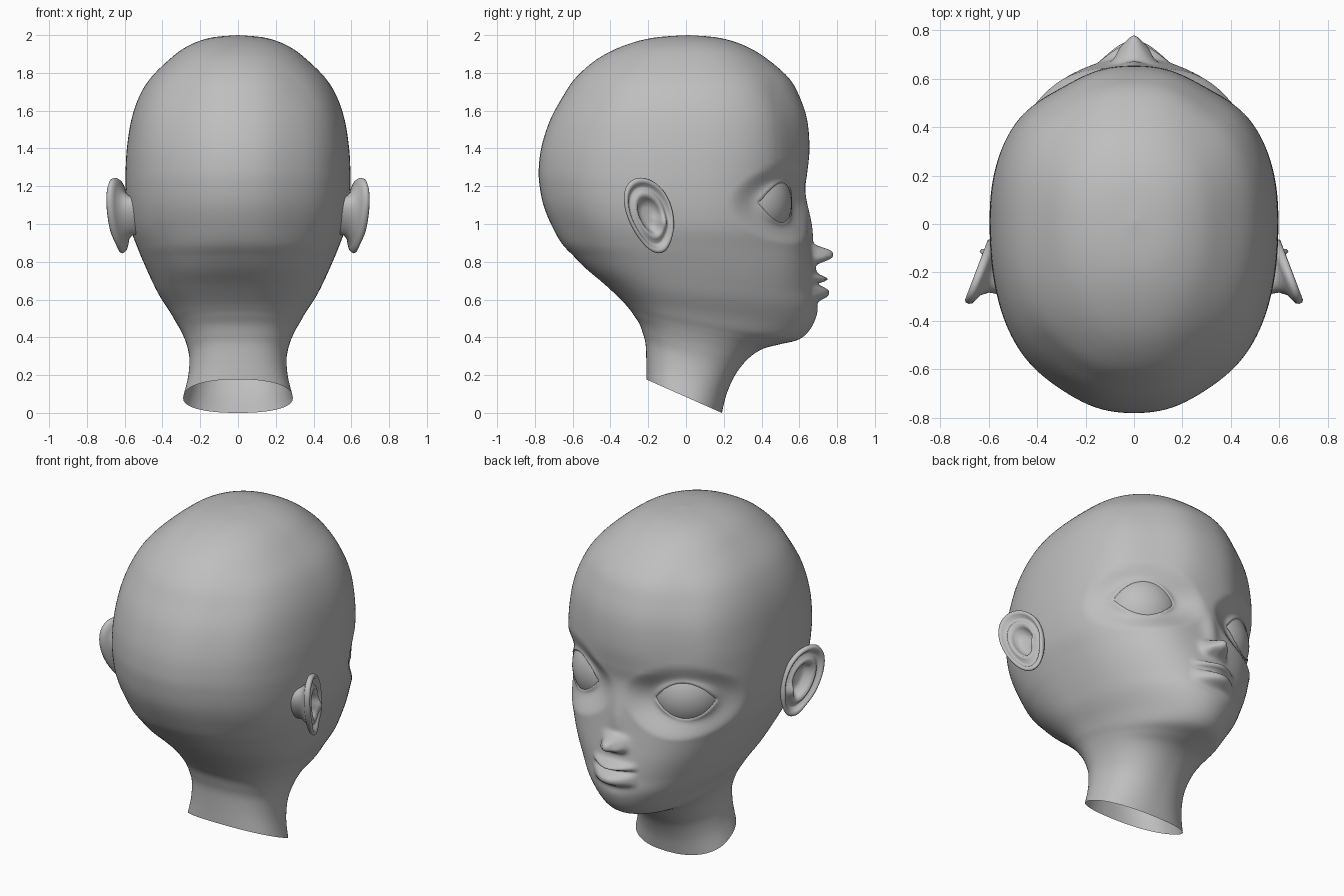
import bpy, bmesh, math
from math import sin, cos, pi, exp, sqrt
from mathutils import Vector

if "Cube" in bpy.data.objects:
    bpy.data.objects.remove(bpy.data.objects["Cube"])

grey = bpy.data.materials.new("plain_grey")
grey.diffuse_color = (0.52, 0.52, 0.52, 1)
grey.use_nodes = True
grey.node_tree.nodes["Principled BSDF"].inputs["Base Color"].default_value = grey.diffuse_color


def smooth(a, b, x):
    t = min(1, max(0, (x - a) / (b - a)))
    return t * t * (3 - 2 * t)


def bell(x, s, p=2):
    return exp(-abs(x / s) ** p)


def make(name, bm):
    bmesh.ops.recalc_face_normals(bm, faces=bm.faces)
    me = bpy.data.meshes.new(name)
    bm.to_mesh(me)
    bm.free()
    for p in me.polygons:
        p.use_smooth = True
    me.materials.append(grey)
    ob = bpy.data.objects.new(name, me)
    bpy.context.collection.objects.link(ob)
    return ob


def loft(bm, rings):
    vs = [[bm.verts.new(p) for p in r] for r in rings]
    n = len(vs[0])
    for a, b in zip(vs, vs[1:]):
        for i in range(n):
            bm.faces.new((a[i], a[(i + 1) % n], b[(i + 1) % n], b[i]))
    return vs


# Head sections, neck to crown: back z, back y, front z, front y, half width
ROWS = [
    (.177, -.21, .0, .19, .29), (.27, -.21, .1, .215, .265), (.363, -.214, .2, .26, .257),
    (.42, -.228, .283, .325, .27), (.47, -.246, .336, .40, .29), (.515, -.275, .363, .495, .31),
    (.55, -.30, .39, .60, .332), (.60, -.345, .453, .664, .364), (.68, -.43, .55, .698, .418),
    (.76, -.525, .65, .69, .46), (.83, -.595, .75, .68, .497), (.90, -.66, .85, .665, .532),
    (1.0, -.715, .95, .65, .568), (1.1, -.755, 1.06, .638, .587), (1.2, -.775, 1.18, .63, .595),
    (1.29, -.78, 1.28, .643, .595), (1.41, -.765, 1.4, .654, .588), (1.55, -.72, 1.55, .642, .565),
    (1.67, -.655, 1.67, .603, .525), (1.77, -.588, 1.77, .547, .465), (1.87, -.475, 1.87, .435, .365),
    (1.94, -.34, 1.94, .32, .27), (1.985, -.18, 1.985, .18, .15), (2.0, .01, 2.0, .012, .001),
]


def section(i, t):
    a, b, c, d = (ROWS[min(len(ROWS) - 1, max(0, i + k))] for k in (-1, 0, 1, 2))
    return [.5 * (2 * q + (r - p) * t + (2 * p - 5 * q + 4 * r - s) * t * t
                  + (3 * q - p - 3 * r + s) * t ** 3) for p, q, r, s in zip(a, b, c, d)]


# Eye placement shared by sockets and eyeballs
EYE, R = Vector((.244, .33, 1.11)), .23
EN, ET = Vector((.47, .88, 0)), Vector((.88, -.47, 0))


def sculpt(p):
    x, z, ax = p.x, p.z, abs(p.x)
    # tapered forehead and back of skull, fuller cheeks
    pinch = bell(ax - .32, .15) * min(1, abs(p.y) / .5) ** 2
    if p.y < 0:
        p.y += .022 * pinch * smooth(.7, 1.0, z)
    else:
        p.y -= pinch * (.03 * smooth(1.1, 1.4, z)
                        - .012 * smooth(.55, .85, z) * (1 - smooth(.9, 1.15, z)))
    if p.y < .2 or z < .4 or z > 1.5:
        return p
    # rounded nose tip, bridge and nostril wings
    dz = z - .84
    nose = .104 * bell(x, .052) * bell(dz, .04 if dz > 0 else .044, 3)
    nose += .022 * bell(x, .05) * bell(z - .98, .13)
    nose += .03 * bell(ax - .055, .025) * bell(z - .822, .028)
    # lips with slightly raised corners
    k = max(0, 1 - (ax / .155) ** 2) ** 1.4
    zl = z - .3 * x * x
    lips = k * (.05 * bell(zl - .709, .02) + .052 * bell(zl - .634, .034, 3)
                - .018 * bell(zl - .684, .009))
    lips += .018 * bell(x, .09) * bell(z - .68, .09) - .008 * bell(x, .09) * bell(z - .575, .03)
    p.y += nose + lips
    # eyelids wrapped on the eyeball, open inside the almond shape
    side = 1 if x >= 0 else -1
    q = Vector((x * side, p.y, z)) - EYE
    if q.dot(EN) > 0:
        u = q.dot(ET)
        d = abs(q.z) / .118 + (u / .19) ** 2
        e = sqrt((q.z / .135) ** 2 + (u / .205) ** 2)
        lid = R * (.88 + .15 * smooth(.88, 1.1, d))
        w = 1 - smooth(.92, 1.62, e)
        q *= (q.length * (1 - w) + lid * w) / q.length
        q += EYE
        p = Vector((q.x * side, q.y, q.z))
    return p


# Head and neck
SEG = 200
rings = []
for i in range(len(ROWS) - 1):
    steps = 11 if 6 <= i <= 14 else 5
    for j in range(steps + (i == len(ROWS) - 2)):
        zb, yb, zf, yf, w = section(i, j / steps)
        nf = 2.3 - .33 * bell(i + j / steps - 6.5, 2.4)
        ring = []
        for s in range(SEG):
            f = 2 * pi * s / SEG
            th = f - .45 * sin(f)
            sn, cs = sin(th), cos(th)
            n = nf if cs > 0 else 2.3
            x = math.copysign(w * abs(sn) ** (2 / n), sn)
            y = .011 + ((yf if cs > 0 else yb) - .011) * abs(cs) ** (2 / n)
            t = min(1, max(0, (y - yb) / max(1e-5, yf - yb)))
            ring.append(sculpt(Vector((x, y, zb + (zf - zb) * t))))
        rings.append(ring)
bm = bmesh.new()
vs = loft(bm, rings)
bm.faces.new(vs[-1])
make("head", bm)

# Ear relief: radius fraction and height, bowl to rim, then round the back
EAR = [(.02, -.05), (.2, -.05), (.36, -.045), (.45, -.01), (.54, .01), (.63, .006), (.72, -.012),
       (.79, -.01), (.85, .008), (.92, .016), (.98, .01), (1, -.004), (.96, -.018), (.85, -.026),
       (.66, -.04), (.52, -.07), (.48, -.12)]


def ear_point(side, r, h, t, front):
    b = .2 * r * sin(t)
    a = .122 * r * cos(t) * (1 + .16 * sin(t))
    if front:
        h += .022 * bell(a - .06, .03) * bell(b + .035, .035)     # tragus
        h -= .01 * bell(b + .16, .05)                              # flatter lobe
    y = -.19 + a - .24 * b
    x = .60 + (-.1 - y) * .38
    return Vector((side * (x + .92 * h), y + .3 * h, 1.045 + b))


for side, label in ((1, "right"), (-1, "left")):
    # Ear
    bm = bmesh.new()
    vs = loft(bm, [[ear_point(side, r, h, 2 * pi * s / 56, k < 11) for s in range(56)]
                   for k, (r, h) in enumerate(EAR)])
    bm.faces.new(vs[0])
    make(label + "_ear", bm)
    # Eyeball
    bm = bmesh.new()
    bmesh.ops.create_uvsphere(bm, u_segments=48, v_segments=32, radius=R)
    ob = make(label + "_eyeball", bm)
    ob.location = (EYE.x * side, EYE.y, EYE.z)
